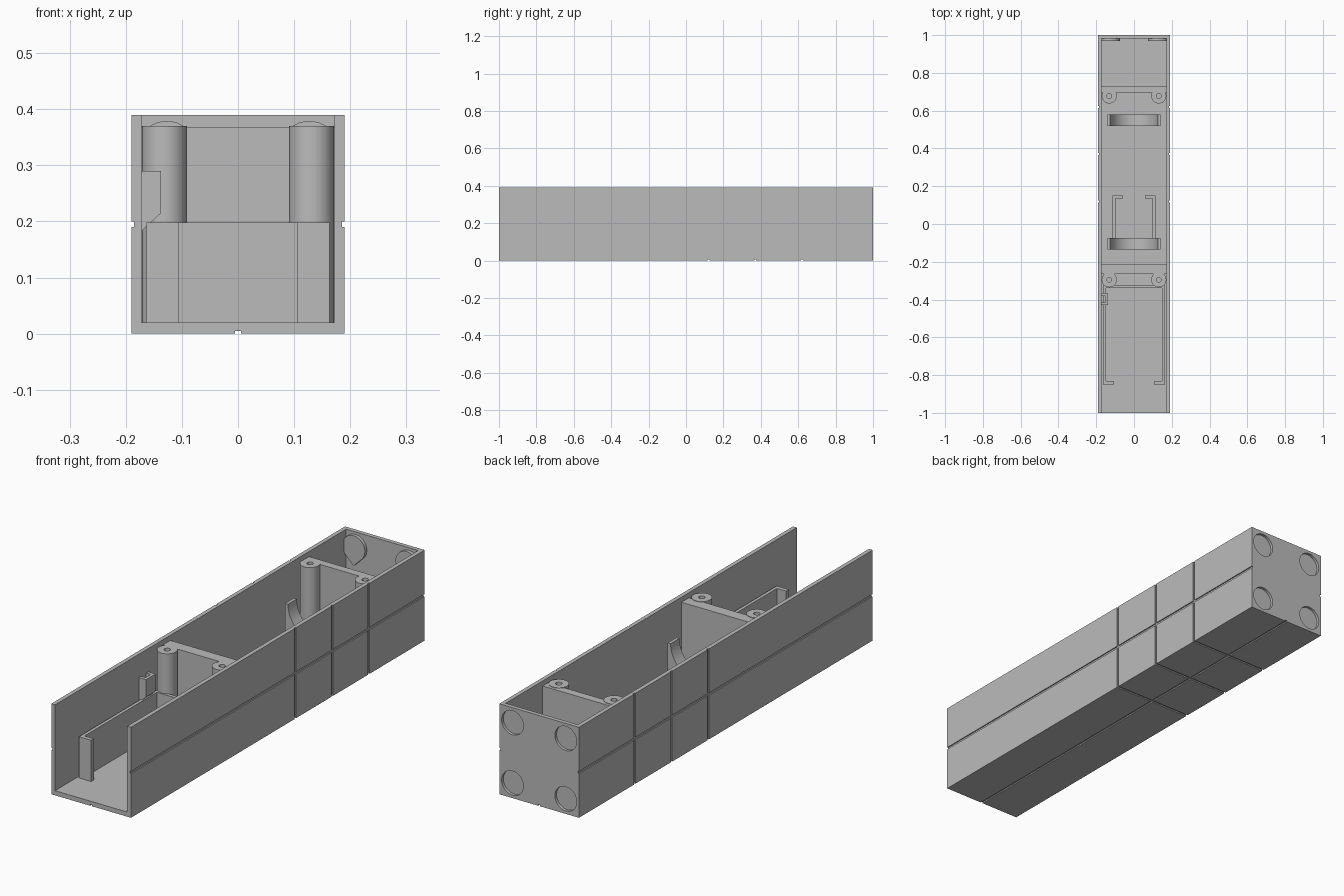
import bpy, bmesh, math
from mathutils import Vector

if "Cube" in bpy.data.objects:
    bpy.data.objects.remove(bpy.data.objects["Cube"], do_unlink=True)

grey = bpy.data.materials.new("plain_grey")
grey.use_nodes = True
colour = (0.5, 0.5, 0.5, 1)
grey.diffuse_color = colour
grey.node_tree.nodes["Principled BSDF"].inputs["Base Color"].default_value = colour


def finish(name, bm):
    bmesh.ops.recalc_face_normals(bm, faces=bm.faces)
    mesh = bpy.data.meshes.new(name)
    bm.to_mesh(mesh)
    bm.free()
    mesh.materials.append(grey)
    obj = bpy.data.objects.new(name, mesh)
    bpy.context.collection.objects.link(obj)
    return obj


def prism(name, outline, start, end, axis="y"):
    """Extrude a closed outline along y (x, z points) or z (x, y points)."""
    bm = bmesh.new()
    place = (lambda a, b: (a, start, b)) if axis == "y" else (lambda a, b: (a, b, start))
    face = bm.faces.new([bm.verts.new(place(a, b)) for a, b in outline])
    grown = bmesh.ops.extrude_face_region(bm, geom=[face])["geom"]
    shift = Vector((0, end - start, 0)) if axis == "y" else Vector((0, 0, end - start))
    bmesh.ops.translate(bm, vec=shift, verts=[v for v in grown if isinstance(v, bmesh.types.BMVert)])
    return finish(name, bm)


def box(name, x, y, z):
    return prism(name, [(x[0], z[0]), (x[1], z[0]), (x[1], z[1]), (x[0], z[1])], *y)


def arc(cx, cy, r, a0, a1, steps):
    return [(cx + r * math.cos(math.radians(a0 + (a1 - a0) * i / steps)),
             cy + r * math.sin(math.radians(a0 + (a1 - a0) * i / steps)))
            for i in range(steps + 1)]


def circle(cx, cy, r, n=40):
    return arc(cx, cy, r, 0, 360, n)[:-1]


def cut(obj, cutter):
    mod = obj.modifiers.new("cut", "BOOLEAN")
    mod.operation = "DIFFERENCE"
    mod.solver = "EXACT"
    mod.object = cutter
    bpy.context.view_layer.objects.active = obj
    bpy.ops.object.modifier_apply(modifier=mod.name)
    bpy.data.objects.remove(cutter, do_unlink=True)


def smooth(obj):
    bpy.ops.object.select_all(action="DESELECT")
    obj.select_set(True)
    bpy.context.view_layer.objects.active = obj
    bpy.ops.object.shade_smooth_by_angle(angle=math.radians(30))


W, H, IN, FLOOR, BACK = 0.19, 0.39, 0.172, 0.02, 0.982

# Open trough with a closed back end
case = box("case", (-W, W), (-1, 1), (0, H))
cut(case, box("cavity", (-IN, IN), (-1.1, BACK), (FLOOR, H + 0.1)))

# Inner teardrop pads that carry the round recesses at the back
pads = [(sx * 0.127, z) for sx in (-1, 1) for z in (0.065, 0.325)]
for x, z in pads:
    tip = [(x, max(z - 0.054 * math.sqrt(2), 0.01))]
    pad = prism("magnet_pad", arc(x, z, 0.054, -45, 225, 28) + tip, 0.968, BACK + 0.001)
    smooth(pad)
    cut(case, prism("recess", circle(x, z, 0.052), 0.988, 1.1))

# Grooves around the outside: lengthwise, then crosswise
D, G = 0.005, 0.005
for s in (-1, 1):
    side = sorted((s * (W - D), s * (W + 0.1)))
    cut(case, box("groove", side, (-1.1, 1.1), (H / 2 - G, H / 2 + G)))
    for y in (0.12, 0.37, 0.62):
        cut(case, box("groove", side, (y - G, y + G), (-0.1, H + 0.1)))
cut(case, box("groove", (-G, G), (-1.1, 1.1), (-0.1, D)))
for y in (0.12, 0.37, 0.62):
    cut(case, box("groove", (-W - 0.1, W + 0.1), (y - G, y + G), (-0.1, D)))
smooth(case)

# Screw posts, each pair standing before a dividing wall
BASE, TOP = FLOOR - 0.005, 0.37
for label, post_y, wall_y in (("rear", 0.678, (0.695, 0.73)), ("front", -0.295, (-0.265, -0.215))):
    wall = box(label + "_divider", (-IN, IN), wall_y, (BASE, TOP - 0.002))
    for s in (-1, 1):
        post = prism(label + "_screw_post", circle(s * 0.131, post_y, 0.04), BASE, TOP, "z")
        for part in (post, wall):
            cut(part, prism("bore", circle(s * 0.131, post_y, 0.013, 20), 0.2, 0.5, "z"))
        smooth(post)

# Low wall closing the front tray
box("tray_back", (-0.163, 0.163), (-0.34, -0.325), (BASE, 0.198))

# Hooked rails of the front tray and the middle tray
for s in (-1, 1):
    tray = [(0.163, -0.33), (0.163, -0.85), (0.105, -0.85), (0.105, -0.832),
            (0.149, -0.832), (0.149, -0.33)]
    prism("front_rail", [(s * x, y) for x, y in tray], BASE, 0.198, "z")
    mid = [(0.113, -0.08), (0.113, 0.15), (0.058, 0.15), (0.058, 0.136),
           (0.099, 0.136), (0.099, -0.08)]
    prism("middle_rail", [(s * x, y) for x, y in mid], BASE, 0.12, "z")

# Round cradles
for y in (-0.105, 0.55):
    outline = [(-0.14, BASE), (0.14, BASE), (0.14, 0.255)] + \
        arc(0, 0.255, 0.126, 0, -180, 32) + [(-0.14, 0.255)]
    smooth(prism("cradle", outline, y - 0.03, y + 0.03))

# Clip on the side wall with a slot in it
clip = prism("side_clip", [(-IN - 0.003, 0.29), (-0.137, 0.29), (-0.137, 0.215),
                           (-IN - 0.003, 0.18)], -0.43, -0.365)
cut(clip, box("slot", (-IN, -0.15), (-0.415, -0.38), (0.1, 0.4)))
